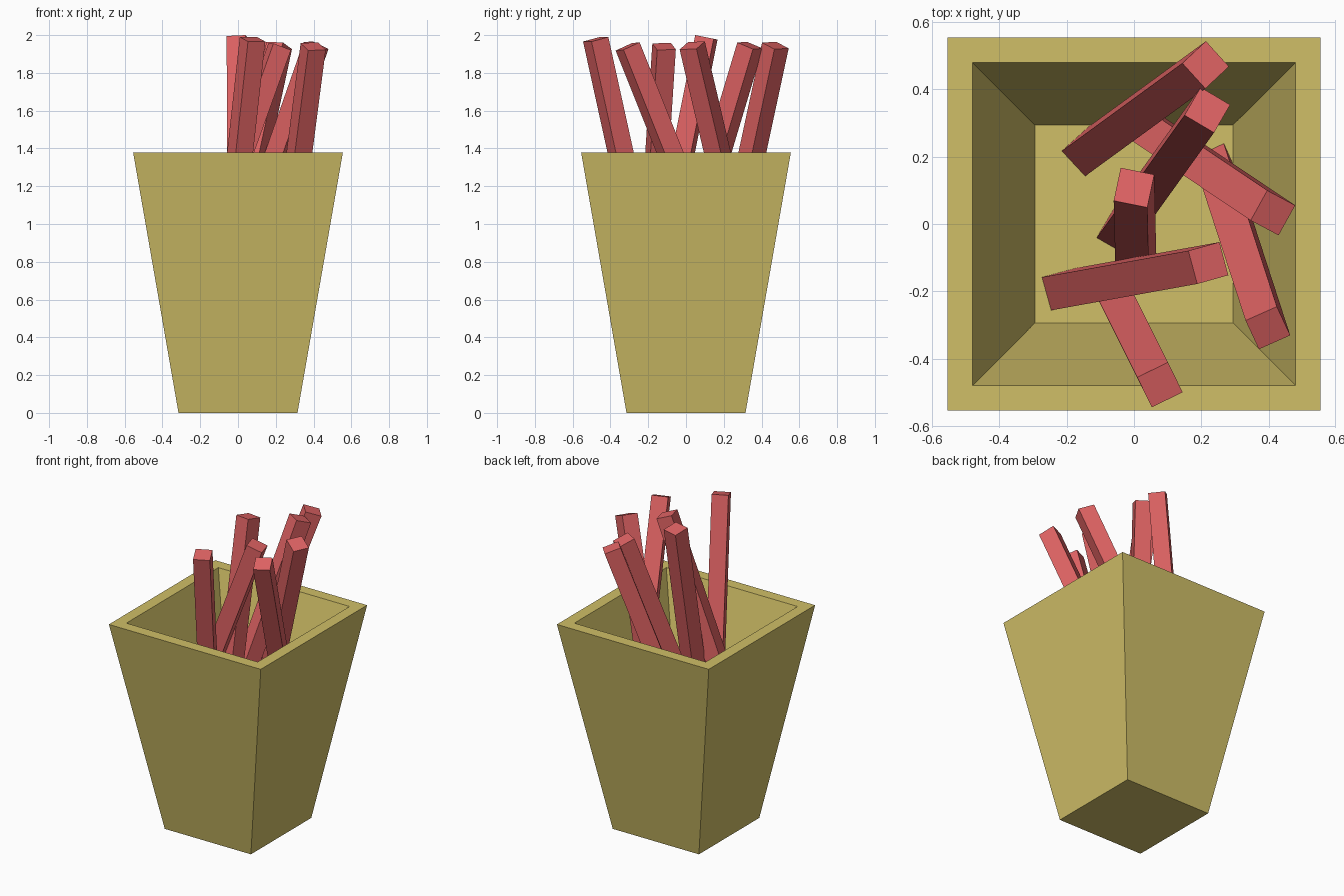
import bpy, bmesh
from math import cos, sin, radians
from mathutils import Vector

cube = bpy.data.objects.get("Cube")
if cube:
    bpy.data.objects.remove(cube, do_unlink=True)


def material(name, rgb):
    mat = bpy.data.materials.new(name)
    mat.use_nodes = True
    mat.diffuse_color = (*rgb, 1)
    mat.node_tree.nodes["Principled BSDF"].inputs["Base Color"].default_value = (*rgb, 1)
    return mat


def add_object(name, bm, mat):
    bmesh.ops.recalc_face_normals(bm, faces=bm.faces)
    mesh = bpy.data.meshes.new(name)
    bm.to_mesh(mesh)
    bm.free()
    mesh.materials.append(mat)
    obj = bpy.data.objects.new(name, mesh)
    bpy.context.collection.objects.link(obj)
    return obj


def loft(rings):
    """Skin a list of four-point rings and close both ends."""
    bm = bmesh.new()
    loops = [[bm.verts.new(p) for p in ring] for ring in rings]
    for a, b in zip(loops, loops[1:]):
        for i in range(4):
            j = (i + 1) % 4
            bm.faces.new((a[i], a[j], b[j], b[i]))
    bm.faces.new(loops[0])
    bm.faces.new(loops[-1])
    return bm


SQUARE = ((-1, -1), (1, -1), (1, 1), (-1, 1))
yellow = material("mustard_yellow", (0.63, 0.52, 0.136))
red = material("soft_red", (0.745, 0.125, 0.127))

# Tapered square tub: outer base, outer rim, inner rim, raised inner floor
FLOOR = 0.75
profile = ((0.315, 0), (0.555, 1.378), (0.48, 1.378), (0.295, FLOOR))
add_object("tub", loft([[(x * r, y * r, z) for x, y in SQUARE] for r, z in profile]), yellow)

# Square sticks: top centre, sideways lean per unit of height, turn in degrees
STICKS = {
    "stick_back": ((0.213, 0.473, 1.945), (0.295, 0.215), -47),
    "stick_back_middle": ((0.218, 0.339, 1.945), (0.215, 0.30), -30),
    "stick_left": ((0.413, 0.033, 1.945), (0.35, -0.235), -29),
    "stick_front_left": ((0.398, -0.309, 1.94), (0.13, -0.40), 25),
    "stick_front": ((0.077, -0.478, 1.978), (0.11, -0.22), 26),
    "stick_crossing": ((0.221, -0.116, 1.94), (0.36, 0.065), 15),
    "stick_centre": ((0, 0.108, 1.988), (-0.005, 0.20), -12),
}
HALF = 0.051

for name, (top, lean, turn) in STICKS.items():
    axis = Vector((*lean, 1))
    slope = axis.normalized()
    side = Vector((cos(radians(turn)), sin(radians(turn)), 0))
    side = (side - slope * side.dot(slope)).normalized()
    across = slope.cross(side)
    top = Vector(top)
    # The foot is sunk a little into the tub floor
    foot = top - axis * (top.z - FLOOR + 0.06)
    rings = [[c + (side * x + across * y) * HALF for x, y in SQUARE] for c in (foot, top)]
    add_object(name, loft(rings), red)
